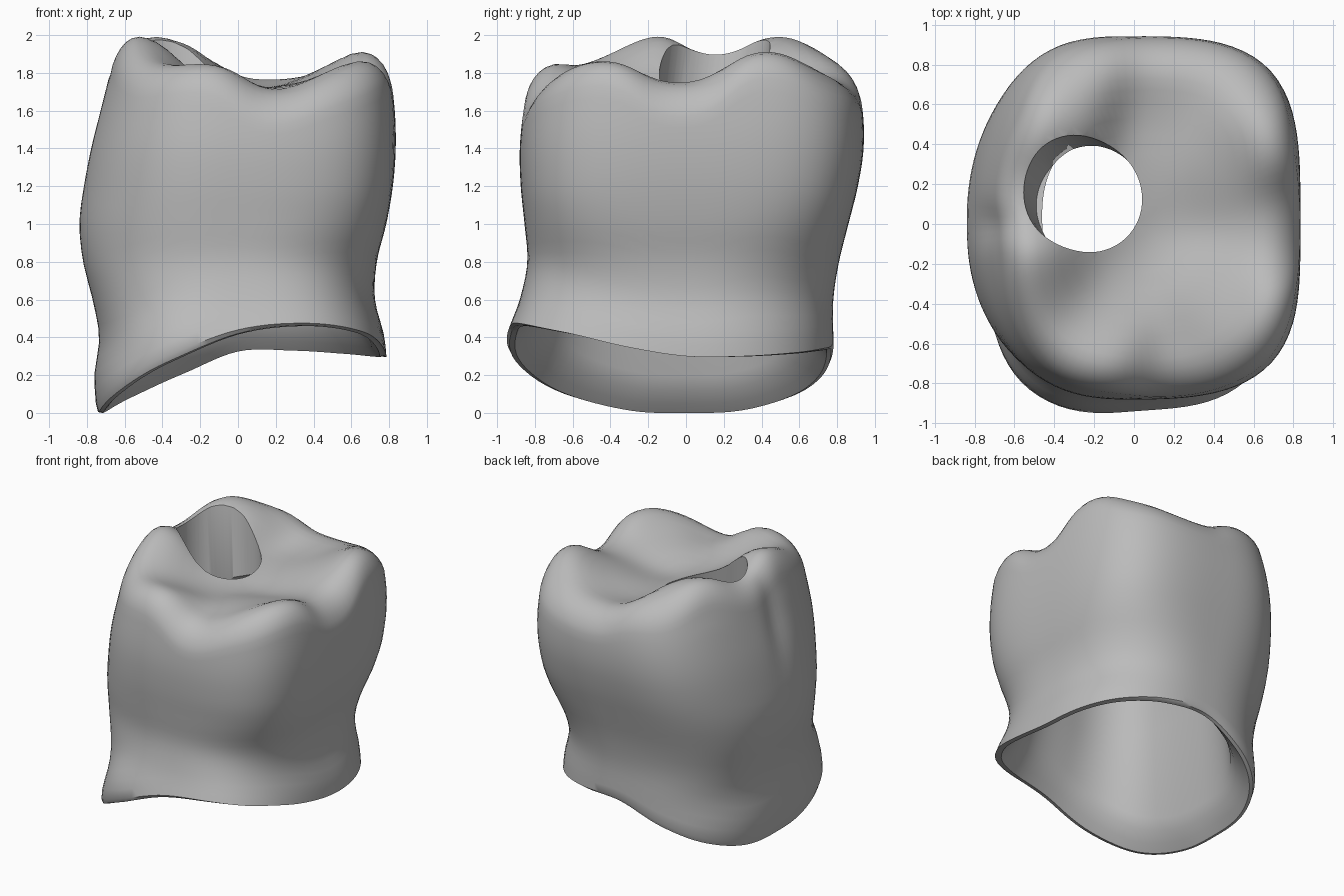
import bpy, bmesh, math
from mathutils import Vector

cube = bpy.data.objects.get("Cube")
if cube:
    bpy.data.objects.remove(cube, do_unlink=True)

SEGMENTS = 112

# Outer wall reach in each direction, every 0.2 of height from the ground up
LEFT = [.79, .79, .775, .725, .735, .785, .82, .835, .83, .805, .73]
RIGHT = [.75, .76, .735, .77, .82, .84, .82, .785, .735, .68, .6]
FRONT = [.95, .95, .95, .88, .84, .855, .875, .88, .86, .82, .72]
BACK = [.78, .78, .78, .78, .81, .86, .91, .94, .935, .89, .8]

# Height of the wavy bottom margin, evenly spaced around the circle from +x
MARGIN = [.3, .3, .32, .345, .35, .24, .13, .06, .05, .06, .14, .3, .44, .475, .43, .35]

# Chewing surface: cusps, ridges, valleys and edges (x, y, z)
CUSPS = [
    (.72, -.5, 1.9), (.72, .45, 1.94), (-.52, -.27, 1.98), (-.42, .5, 1.99), (-.2, -.68, 1.86),
    (.75, 0, 1.75), (.23, -.75, 1.71), (.2, .8, 1.77), (-.68, .15, 1.9), (-.36, -.5, 1.84),
    (.55, -.75, 1.82), (.62, .75, 1.83), (-.3, .82, 1.89), (-.65, -.45, 1.88), (.2, .05, 1.68),
    (.1, .4, 1.72), (.4, .3, 1.78), (.4, -.35, 1.76), (-.15, -.35, 1.75), (-.2, .15, 1.78),
]


def curve_value(table, t, loop=False):
    """Catmull-Rom value of an evenly spaced table."""
    n = len(table)
    i = math.floor(t)
    f = t - i
    a, b, c, d = [table[k % n if loop else min(max(k, 0), n - 1)] for k in range(i - 1, i + 3)]
    return b + f * (c - a + f * (2 * a - 5 * b + 4 * c - d + f * (3 * (b - c) + d - a))) / 2


def margin(angle):
    return curve_value(MARGIN, angle / math.tau * len(MARGIN), True)


def ramp(low, high, value):
    t = min(max((value - low) / (high - low), 0), 1)
    return t * t * (3 - 2 * t)


def wall_radius(angle, z):
    """Rounded-square section with a different reach on each side."""
    c, s = math.cos(angle), math.sin(angle)
    a = curve_value(LEFT if c > 0 else RIGHT, z * 5)
    b = curve_value(BACK if s > 0 else FRONT, z * 5)
    # squarer front lip at the margin, squarer +x corners higher up
    lip = 1 - ramp(0, .35, z - margin(angle))
    up = ramp(.6, 1.2, z)
    n = 2.45 + .65 * lip * max(-s, 0) + up * (.45 + .67 * c + .14 * s)
    r = (abs(c / a) ** n + abs(s / b) ** n) ** (-1 / n)
    # shallow groove on the cusp side
    groove = math.exp(-((angle - math.pi) / .13) ** 2 - ((z - 1.6) / .3) ** 2)
    return r * (1 - .035 * groove)


def blend(x, y, heights):
    total = value = 0
    for (px, py, _), h in zip(CUSPS, heights):
        w = math.exp(-((x - px) ** 2 + (y - py) ** 2) / .06) + 1e-9
        total += w
        value += w * h
    return value / total


# Correct the weights so the surface passes close to its cusps
heights = [p[2] for p in CUSPS]
for _ in range(3):
    errors = [p[2] - blend(p[0], p[1], heights) for p in CUSPS]
    heights = [h + e for h, e in zip(heights, errors)]


def point(angle, radius, z):
    return Vector((radius * math.cos(angle), radius * math.sin(angle), z))


def surface_height(angle, radius):
    return blend(radius * math.cos(angle), radius * math.sin(angle), heights)


ROUNDING = .18


def shoulder(angle):
    """Height where the wall starts rolling over into the chewing surface."""
    z = 1.65
    for _ in range(4):
        z = surface_height(angle, wall_radius(angle, z)) - ROUNDING
    return z


def top_point(angle, fraction):
    z = shoulder(angle)
    radius = wall_radius(angle, z) * fraction
    edge = max((fraction - .77) / .23, 0)
    # the roll meets the wall at its slope instead of plumb
    drop = ROUNDING * (1 - math.sqrt(1 - .94 * edge * edge)) / (1 - math.sqrt(.06))
    return point(angle, radius, surface_height(angle, radius) - drop)


def wall_point(angle, level):
    low = margin(angle)
    z = low + (shoulder(angle) - low) * level
    return point(angle, wall_radius(angle, z), z)


def lip_point(angle, scale, rise):
    """Ring under the margin; the lip hangs lowest on the -x side."""
    low = margin(angle)
    hang = .05 * (1 - math.cos(angle)) / 2
    return point(angle, wall_radius(angle, low) * scale, low - hang + rise)


def cavity_point(angle, scale, z):
    return point(angle, wall_radius(angle, margin(angle)) * scale, z)


angles = [math.tau * i / SEGMENTS for i in range(SEGMENTS)]
rings = []
for f in (.08, .18, .28, .38, .48, .57, .65, .72, .78, .84, .89, .93, .96, .985):
    rings.append([top_point(a, f) for a in angles])
for k in range(22):
    rings.append([wall_point(a, 1 - k / 21) for a in angles])
for scale, rise in ((.985, .005), (.955, 0), (.9, .05), (.84, .12), (.8, .2)):
    rings.append([lip_point(a, scale, rise) for a in angles])
for scale, z in ((.72, .9), (.66, 1.2), (.62, 1.38), (.59, 1.48), (.53, 1.53), (.25, 1.54)):
    rings.append([cavity_point(a, scale, z) for a in angles])

# Crown shell: chewing surface, outer wall, margin and hollow in one skin
bm = bmesh.new()
loops = [[bm.verts.new(p) for p in ring] for ring in rings]
for upper, lower in zip(loops, loops[1:]):
    for i in range(SEGMENTS):
        j = (i + 1) % SEGMENTS
        bm.faces.new((upper[i], lower[i], lower[j], upper[j]))
for loop, z in ((loops[0], blend(0, 0, heights)), (loops[-1], 1.54)):
    tip = bm.verts.new((0, 0, z))
    for i in range(SEGMENTS):
        bm.faces.new((loop[i], loop[(i + 1) % SEGMENTS], tip))
bmesh.ops.recalc_face_normals(bm, faces=bm.faces)
mesh = bpy.data.meshes.new("crown_shell")
bm.to_mesh(mesh)
bm.free()
crown = bpy.data.objects.new("crown_shell", mesh)
bpy.context.collection.objects.link(crown)

# Material
grey = bpy.data.materials.new("plain_grey")
grey.use_nodes = True
colour = (.5, .5, .5, 1)
grey.diffuse_color = colour
grey.node_tree.nodes["Principled BSDF"].inputs["Base Color"].default_value = colour
mesh.materials.append(grey)

# Slightly tilted access hole through the chewing surface
axis = Vector((-.125, .125, 1))
bpy.ops.mesh.primitive_cylinder_add(vertices=64, radius=.283, depth=.9, location=(-.265, .152, 1.87),
                                    rotation=axis.to_track_quat('Z', 'Y').to_euler())
cutter = bpy.context.object
cutter.name = "access_hole_cutter"
cutter.hide_render = True
cutter.data.materials.append(grey)

bpy.ops.object.select_all(action='DESELECT')
crown.select_set(True)
bpy.context.view_layer.objects.active = crown
cut = crown.modifiers.new("access_hole", 'BOOLEAN')
cut.operation = 'DIFFERENCE'
cut.solver = 'EXACT'
cut.object = cutter
bpy.ops.object.modifier_apply(modifier=cut.name)
bpy.data.objects.remove(cutter, do_unlink=True)
bpy.ops.object.shade_smooth_by_angle(angle=math.radians(40))
